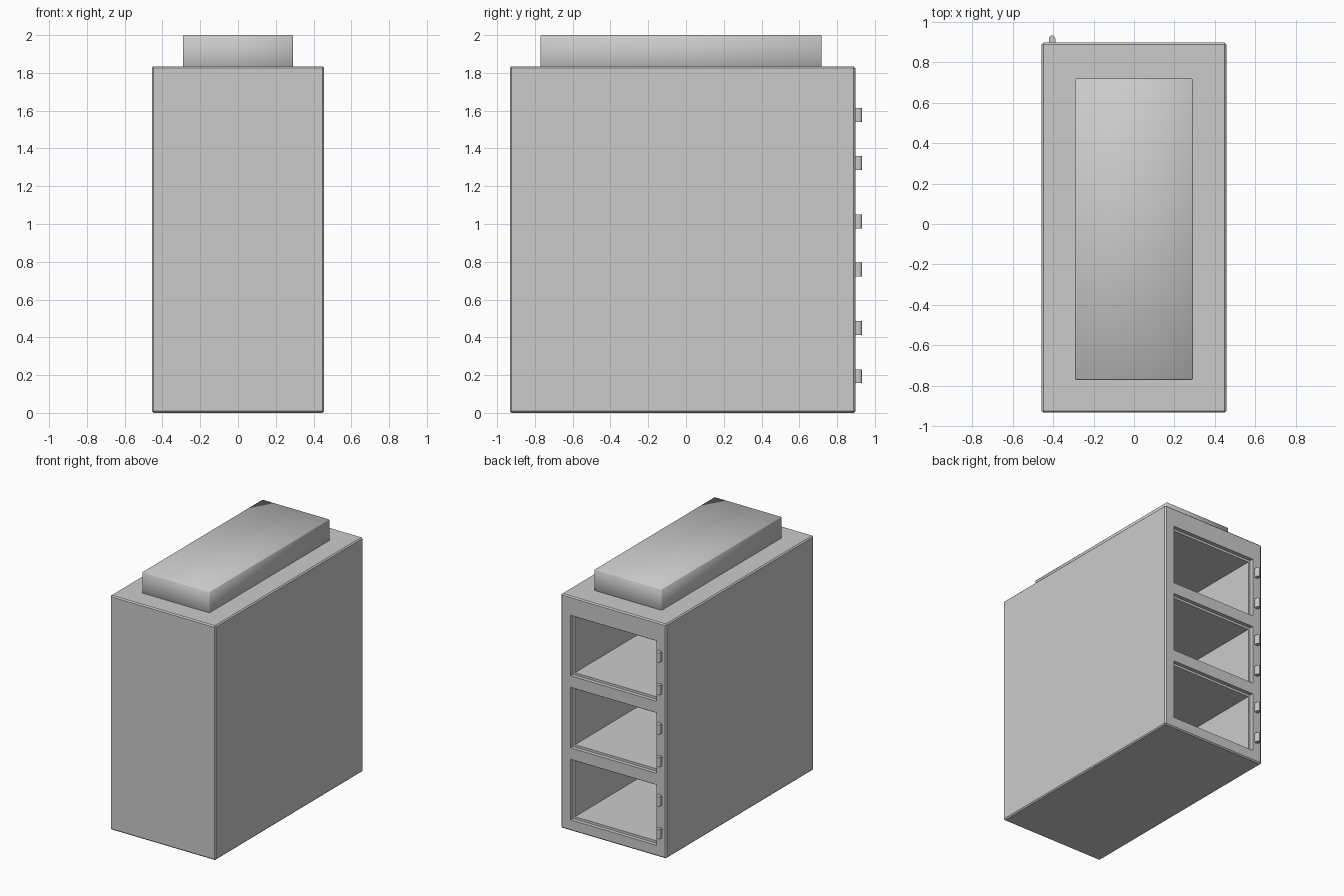
import bpy
import bmesh
from math import pi, sin, cos, radians
from mathutils import Matrix, Vector

cube = bpy.data.objects.get("Cube")
if cube:
    bpy.data.objects.remove(cube, do_unlink=True)

# Single grey finish
grey = bpy.data.materials.new("plain_grey")
grey.use_nodes = True
COLOUR = (0.6, 0.6, 0.6, 1)
grey.diffuse_color = COLOUR
grey.node_tree.nodes["Principled BSDF"].inputs["Base Color"].default_value = COLOUR


def finish(bm, name):
    bmesh.ops.recalc_face_normals(bm, faces=bm.faces)
    mesh = bpy.data.meshes.new(name)
    bm.to_mesh(mesh)
    bm.free()
    mesh.materials.append(grey)
    obj = bpy.data.objects.new(name, mesh)
    bpy.context.collection.objects.link(obj)
    return obj


def add_box(bm, low, high):
    low, high = Vector(low), Vector(high)
    matrix = Matrix.Translation((low + high) / 2) @ Matrix.Diagonal((high - low).to_4d())
    bmesh.ops.create_cube(bm, size=1, matrix=matrix)


def bevelled_box(name, low, high, width):
    bm = bmesh.new()
    add_box(bm, low, high)
    bmesh.ops.bevel(bm, geom=bm.edges[:], offset=width, segments=1,
                    affect='EDGES', profile=0.5)
    return finish(bm, name)


HALF_WIDTH, FRONT, BACK, HEIGHT = 0.456, -0.932, 0.897, 1.835
ROW_CENTRES = [0.322 + 0.564 * i for i in range(3)]

# Cabinet shell
cabinet = bevelled_box("cabinet_body", (-HALF_WIDTH, FRONT, 0),
                       (HALF_WIDTH, BACK, HEIGHT), 0.009)


# Cut a shallow door recess and a deep compartment in each row
def cut_rows(name, half_w, half_h, inner_y):
    bm = bmesh.new()
    for z in ROW_CENTRES:
        add_box(bm, (-half_w, inner_y, z - half_h), (half_w, BACK + 0.1, z + half_h))
    cutter = finish(bm, name)
    cutter.hide_render = True
    mod = cabinet.modifiers.new(name, 'BOOLEAN')
    mod.operation = 'DIFFERENCE'
    mod.solver = 'EXACT'
    mod.object = cutter
    bpy.context.view_layer.objects.active = cabinet
    bpy.ops.object.modifier_apply(modifier=mod.name)
    bpy.data.objects.remove(cutter, do_unlink=True)


cut_rows("door_recess", 0.373, 0.237, BACK - 0.03)
cut_rows("compartment", 0.355, 0.219, FRONT + 0.06)

# Raised box on the roof, softly shaded
roof = bevelled_box("roof_box", (-0.292, -0.77, HEIGHT - 0.02), (0.292, 0.718, 2), 0.005)
for poly in roof.data.polygons:
    poly.use_smooth = True


# Hinge knuckle: upright tab with a rounded outer end
def hinge(name, x, z):
    bm = bmesh.new()
    radius, height = 0.016, 0.074
    outline = [(-radius, BACK - 0.01)]
    for i in range(9):
        a = pi - pi * i / 8
        outline.append((radius * cos(a), 0.932 - radius + radius * sin(a)))
    outline.append((radius, BACK - 0.01))
    base = bm.faces.new([bm.verts.new((x + px, y, z - height / 2)) for px, y in outline])
    top = bmesh.ops.extrude_face_region(bm, geom=[base])
    verts = [v for v in top["geom"] if isinstance(v, bmesh.types.BMVert)]
    bmesh.ops.translate(bm, verts=verts, vec=(0, 0, height))
    obj = finish(bm, name)
    bpy.ops.object.select_all(action='DESELECT')
    obj.select_set(True)
    bpy.context.view_layer.objects.active = obj
    bpy.ops.object.shade_smooth_by_angle(angle=radians(35))


for row, z in enumerate(ROW_CENTRES, 1):
    hinge(f"lower_hinge_{row}", -0.405, z - 0.128)
    hinge(f"upper_hinge_{row}", -0.405, z + 0.128)
